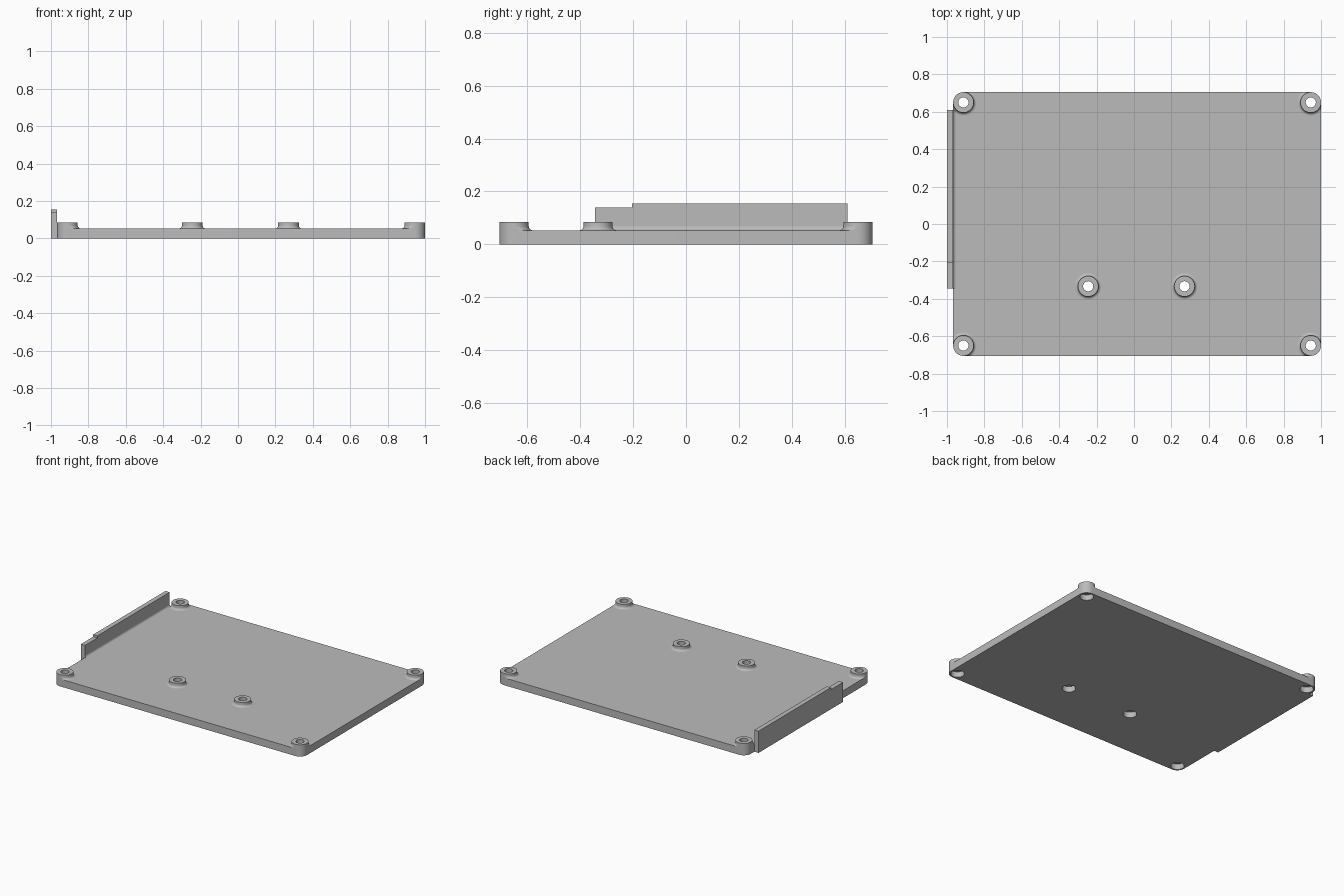
import bpy, bmesh, math

cube = bpy.data.objects.get("Cube")
if cube:
    bpy.data.objects.remove(cube, do_unlink=True)

grey = bpy.data.materials.new("light grey plastic")
grey.use_nodes = True
grey.diffuse_color = (0.5, 0.5, 0.5, 1)
grey.node_tree.nodes["Principled BSDF"].inputs["Base Color"].default_value = (0.5, 0.5, 0.5, 1)

X0, X1, Y = -0.967, 1.0, 0.705      # plate edges
T, TOP = 0.053, 0.084               # plate and boss heights
R, HOLE, FILLET = 0.055, 0.027, 0.016
POCKET, DEPTH = 0.044, 0.04
SEG = 48


def make(name, bm):
    bmesh.ops.recalc_face_normals(bm, faces=bm.faces)
    mesh = bpy.data.meshes.new(name)
    bm.to_mesh(mesh)
    bm.free()
    obj = bpy.data.objects.new(name, mesh)
    bpy.context.collection.objects.link(obj)
    mesh.materials.append(grey)
    return obj


def smooth(obj):
    bpy.ops.object.select_all(action='DESELECT')
    bpy.context.view_layer.objects.active = obj
    obj.select_set(True)
    bpy.ops.object.shade_smooth_by_angle(angle=math.radians(30))


def prism(name, points, direction):
    bm = bmesh.new()
    face = bm.faces.new([bm.verts.new(p) for p in points])
    ext = bmesh.ops.extrude_face_region(bm, geom=[face])
    verts = [v for v in ext["geom"] if isinstance(v, bmesh.types.BMVert)]
    bmesh.ops.translate(bm, verts=verts, vec=direction)
    return make(name, bm)


def lathe(name, profile, x, y, capped=False):
    """Spin (radius, z) points about a vertical axis, kept inside the plate outline."""
    bm = bmesh.new()
    rings = []
    for r, z in profile:
        ring = []
        for i in range(SEG):
            a = 2 * math.pi * i / SEG
            px = min(max(x + r * math.cos(a), X0), X1)
            py = min(max(y + r * math.sin(a), -Y), Y)
            corner = (abs(y) > Y - 2 * R and math.sin(a) * y > 0
                      and math.cos(a) * x > 0)
            if corner and r > R:
                px, py = x + R * math.cos(a), y + R * math.sin(a)
            ring.append(bm.verts.new((px, py, z)))
        rings.append(ring)
    for a, b in zip(rings, rings[1:]):
        for i in range(SEG):
            j = (i + 1) % SEG
            bm.faces.new((a[i], a[j], b[j], b[i]))
    if capped:
        bm.faces.new(rings[0])
        bm.faces.new(rings[-1])
    return make(name, bm)


# Base plate with rounded corners
corners = [(X1 - R, Y - R, 0), (X0 + R, Y - R, 90), (X0 + R, R - Y, 180), (X1 - R, R - Y, 270)]
outline = []
for cx, cy, start in corners:
    for i in range(13):
        a = math.radians(start + 7.5 * i)
        outline.append((cx + R * math.cos(a), cy + R * math.sin(a), 0))
plate = prism("base_plate", outline, (0, 0, T))

# Mounting bosses with filleted feet, plus screw holes and recesses underneath
names = ["back_left", "back_right", "front_right", "front_left", "inner_right", "inner_left"]
spots = [(c[0], c[1]) for c in corners] + [(-0.245, -0.333), (0.27, -0.333)]
fillet = []
for i in range(7):
    a = math.radians(15 * i)
    fillet.append((R + FILLET * (1 - math.sin(a)), T + FILLET * (1 - math.cos(a))))
for name, (x, y) in zip(names, spots):
    boss = lathe(name + "_boss", fillet + [(R, TOP), (HOLE, TOP), (HOLE, T)], x, y)
    smooth(boss)
    cutter = lathe(name + "_cutter", [(POCKET, -0.02), (POCKET, DEPTH), (HOLE, DEPTH), (HOLE, 0.1)],
                   x, y, capped=True)
    cutter.hide_render = True
    cut = plate.modifiers.new(name + "_hole", 'BOOLEAN')
    cut.operation, cut.solver, cut.object = 'DIFFERENCE', 'EXACT', cutter
    bpy.context.view_layer.objects.active = plate
    bpy.ops.object.modifier_apply(modifier=cut.name)
    bpy.data.objects.remove(cutter, do_unlink=True)
smooth(plate)

# Stepped side wall on the right edge
FRONT, STEP, BACK = -0.345, -0.205, 0.61
side = [(FRONT, 0), (BACK, 0), (BACK, 0.155), (STEP, 0.155), (STEP, 0.14), (FRONT, 0.14)]
prism("side_wall", [(-1, y, z) for y, z in side], (X0 + 1, 0, 0))

# Small fillet where the wall meets the plate
section = [(X0, FRONT, T)]
for i in range(7):
    a = math.radians(15 * i)
    section.append((X0 + FILLET * (1 - math.sin(a)), FRONT, T + FILLET * (1 - math.cos(a))))
wall_fillet = prism("wall_fillet", section, (0, BACK - FRONT, 0))
smooth(wall_fillet)
